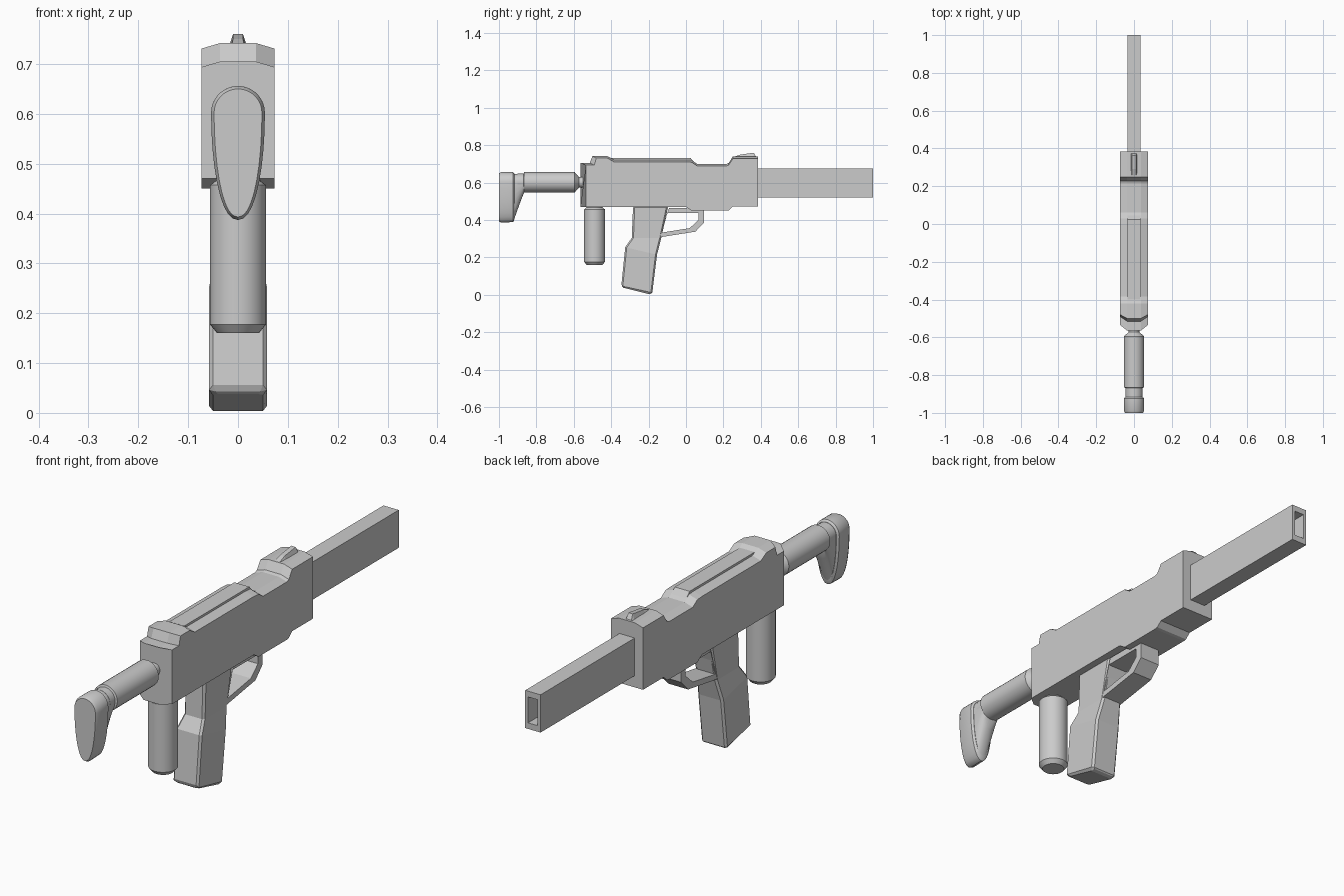
import bpy, bmesh, math

if "Cube" in bpy.data.objects:
    bpy.data.objects.remove(bpy.data.objects["Cube"])


def loft(name, rings, closed=False, bevel=0, smooth=False):
    """Skin rings of equal vertex count; cap the ends, or join last to first."""
    bm = bmesh.new()
    vs = [[bm.verts.new(p) for p in r] for r in rings]
    n = len(rings[0])
    pairs = list(zip(vs, vs[1:])) + ([(vs[-1], vs[0])] if closed else [])
    for a, b in pairs:
        for i in range(n):
            j = (i + 1) % n
            bm.faces.new((a[i], a[j], b[j], b[i]))
    if not closed:
        bm.faces.new(vs[0])
        bm.faces.new(vs[-1])
    bmesh.ops.recalc_face_normals(bm, faces=bm.faces)
    me = bpy.data.meshes.new(name)
    bm.to_mesh(me)
    bm.free()
    ob = bpy.data.objects.new(name, me)
    bpy.context.collection.objects.link(ob)
    if bevel:
        m = ob.modifiers.new("Bevel", 'BEVEL')
        m.width, m.segments, m.limit_method = bevel, 1, 'ANGLE'
        m.angle_limit = math.radians(50)
    if smooth:
        bpy.ops.object.select_all(action='DESELECT')
        ob.select_set(True)
        bpy.context.view_layer.objects.active = ob
        bpy.ops.object.shade_smooth_by_angle(angle=math.radians(30))
    return ob


def circle(r, n=28):
    return [(r * math.cos(2 * math.pi * i / n), r * math.sin(2 * math.pi * i / n))
            for i in range(n)]


def rect_y(y, w, z0, z1):
    return [(-w, y, z0), (w, y, z0), (w, y, z1), (-w, y, z1)]


# Receiver body: one section swept along y, rear corners chamfered by dy
def body_ring(y, dy, b, t):
    w, c = 0.073, 0.036
    half = [(c, y, b), (w, y + dy, b), (w, y + dy, t - 0.011), (c, y, t)]
    return half + [(-x, yy, z) for x, yy, z in reversed(half)]


loft("receiver_body", [body_ring(*s) for s in [
    (-0.565, 0.03, 0.47, 0.705), (-0.515, 0.025, 0.47, 0.705),
    (-0.50, 0.02, 0.47, 0.742), (-0.42, 0, 0.47, 0.742),
    (-0.385, 0, 0.47, 0.722), (0.0, 0, 0.47, 0.722),
    (0.03, 0, 0.45, 0.720), (0.06, 0, 0.45, 0.70),
    (0.215, 0, 0.45, 0.70), (0.228, 0, 0.452, 0.705),
    (0.25, 0, 0.472, 0.739), (0.385, 0, 0.472, 0.739)]])

# Raised strip along the top
loft("top_ridge", [rect_y(-0.40, 0.034, 0.70, 0.731), rect_y(0.025, 0.034, 0.70, 0.731),
                   rect_y(0.05, 0.034, 0.69, 0.705)])

# Front sight wedge
loft("front_sight", [
    [(-wb, y, 0.73), (wb, y, 0.73), (wt, y, t), (-wt, y, t)]
    for y, wb, wt, t in [(0.255, 0.02, 0.012, 0.738), (0.29, 0.02, 0.01, 0.75),
                         (0.362, 0.02, 0.01, 0.76), (0.375, 0.02, 0.012, 0.738)]])

# Square barrel with hollow muzzle
loft("barrel", [rect_y(0.37, 0.035, 0.52, 0.676), rect_y(1.0, 0.035, 0.52, 0.676),
                rect_y(1.0, 0.022, 0.545, 0.652), rect_y(0.75, 0.022, 0.545, 0.652)])

# Stock tube
loft("stock_tube", [[(x, y, 0.602 + z) for x, z in circle(r)] for y, r in [
    (-0.55, 0.028), (-0.572, 0.028), (-0.595, 0.054),
    (-0.865, 0.054), (-0.868, 0.046), (-0.90, 0.046)]], smooth=True)


# Shoulder pad: round top, long pointed lower end
def pad_ring(y, w, low):
    pts = []
    for x, z in circle(1, 36):
        if z < 0:
            pts.append((w * math.copysign(abs(x) ** 0.9, x), y, 0.602 + z * low))
        else:
            pts.append((w * x, y, 0.602 + z * w))
    return pts


loft("stock_neck", [pad_ring(-0.866, 0.045, 0.055), pad_ring(-0.88, 0.045, 0.09),
                    pad_ring(-0.918, 0.045, 0.195), pad_ring(-0.93, 0.045, 0.20)],
     smooth=True)
loft("shoulder_pad", [pad_ring(-0.917, 0.046, 0.197), pad_ring(-0.924, 0.054, 0.213),
                      pad_ring(-0.988, 0.054, 0.215), pad_ring(-1.0, 0.048, 0.209)],
     smooth=True)

# Cylinder hanging below the rear of the body
loft("lower_cylinder", [[(x, -0.489 + y, z) for x, y in circle(r)] for z, r in [
    (0.48, 0.042), (0.468, 0.042), (0.457, 0.056),
    (0.177, 0.056), (0.16, 0.042)]], smooth=True)

# Pistol grip: back point, front point, half width from top to bottom
loft("pistol_grip", [
    [(-w, yb, zb), (w, yb, zb), (w, yf, zf), (-w, yf, zf)]
    for yb, zb, yf, zf, w in [
        (-0.283, 0.475, -0.095, 0.475, 0.046), (-0.29, 0.305, -0.132, 0.305, 0.046),
        (-0.325, 0.255, -0.155, 0.215, 0.058), (-0.346, 0.048, -0.180, 0.012, 0.058),
        (-0.334, 0.038, -0.190, 0.002, 0.050)]], bevel=0.008)

# Trigger guard: outer and inner outlines joined into a frame
outer = [(-0.14, 0.308), (0.05, 0.338), (0.096, 0.385), (0.096, 0.465), (-0.09, 0.465)]
inner = [(-0.13, 0.333), (0.02, 0.357), (0.066, 0.40), (0.066, 0.438), (-0.10, 0.438)]
loft("trigger_guard", [[(x, y, z) for y, z in outline] for x, outline in [
    (-0.045, outer), (0.045, outer), (0.045, inner), (-0.045, inner)]], closed=True)
